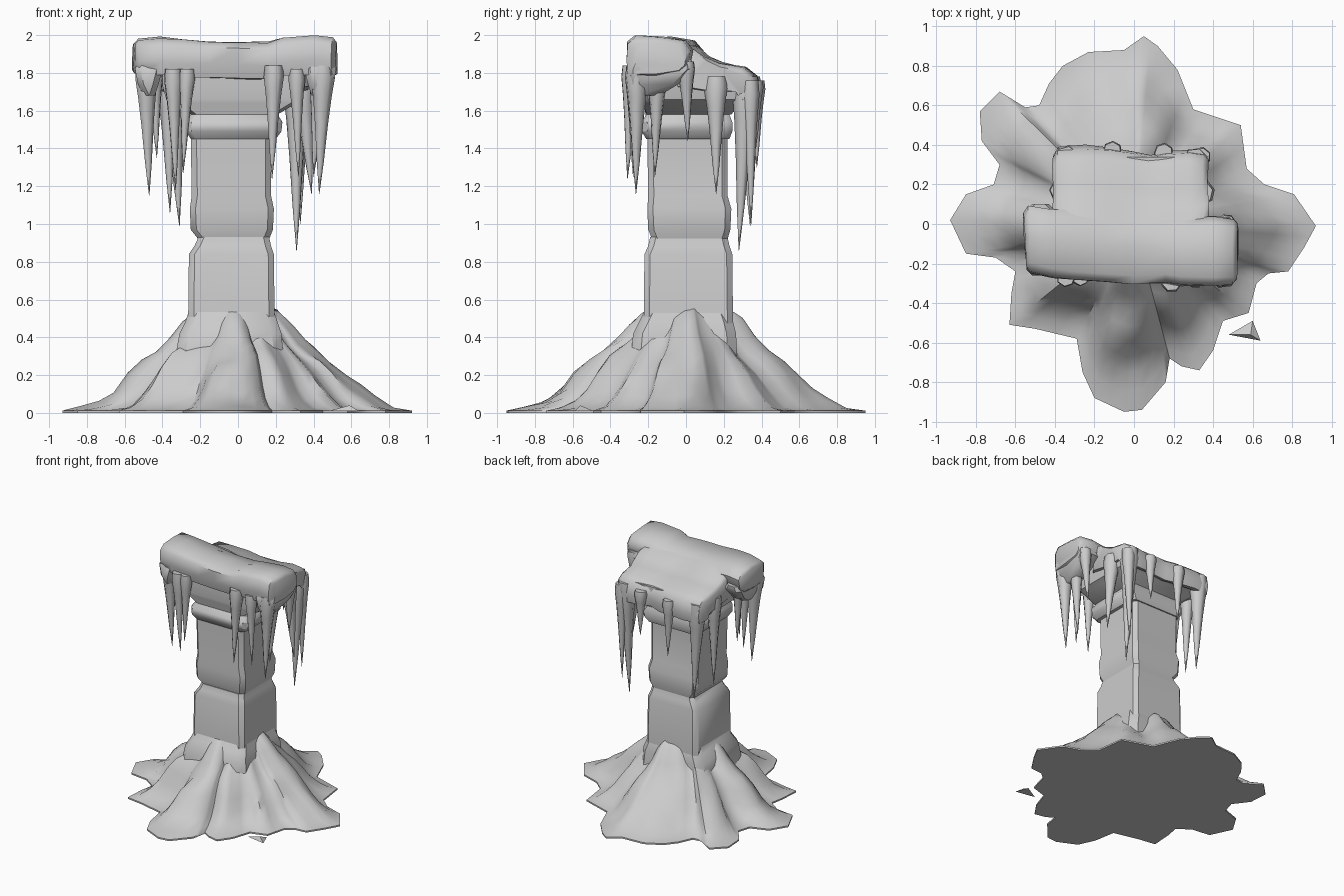
import bpy, bmesh, math
from mathutils import Vector, noise


def make(name, verts, faces, smooth=40):
    me = bpy.data.meshes.new(name)
    me.from_pydata(verts, [], faces)
    bm = bmesh.new()
    bm.from_mesh(me)
    bmesh.ops.recalc_face_normals(bm, faces=bm.faces)
    bm.to_mesh(me)
    bm.free()
    ob = bpy.data.objects.new(name, me)
    bpy.context.collection.objects.link(ob)
    bpy.ops.object.select_all(action='DESELECT')
    ob.select_set(True)
    bpy.context.view_layer.objects.active = ob
    bpy.ops.object.shade_smooth_by_angle(angle=math.radians(smooth))
    return ob


def loft(name, rings, smooth=40):
    """Skin a list of equal-sized rings and cap both ends."""
    n = len(rings[0])
    verts = [p for r in rings for p in r]
    faces = [(i * n + j, i * n + (j + 1) % n, (i + 1) * n + (j + 1) % n, (i + 1) * n + j)
             for i in range(len(rings) - 1) for j in range(n)]
    faces += [tuple(range(n)), tuple(range(len(verts) - n, len(verts)))]
    return make(name, verts, faces, smooth)


def block(name, levels, cut=0.03):
    """Stack of chamfered rectangles: z, x0, x1, y0, y1."""
    rings = []
    for z, a, b, c, d in levels:
        k = cut
        rings.append([(a + k, c, z), (b - k, c, z), (b, c + k, z), (b, d - k, z),
                      (b - k, d, z), (a + k, d, z), (a, d - k, z), (a, c + k, z)])
    return loft(name, rings)


def wobble(p, amount, freq=5.0):
    return Vector(p) + noise.noise_vector(Vector(p) * freq) * amount


# snow mound: irregular outline drawn inwards and upwards
outline = [(.92, -.01), (.81, .15), (.66, .2), (.57, .28), (.54, .5), (.42, .54), (.30, .58),
           (.22, .78), (.12, .9), (.05, .95), (-.05, .88), (-.23, .87), (-.36, .8), (-.43, .71),
           (-.48, .6), (-.55, .59), (-.68, .67), (-.78, .57), (-.77, .42), (-.68, .30),
           (-.71, .2), (-.85, .15), (-.93, .02), (-.85, -.15), (-.7, -.17), (-.6, -.24),
           (-.62, -.35), (-.63, -.51), (-.5, -.53), (-.29, -.58), (-.26, -.75), (-.2, -.88),
           (-.05, -.95), (.04, -.94), (.16, -.8), (.18, -.68), (.24, -.72), (.33, -.74),
           (.40, -.64), (.45, -.49), (.58, -.45), (.62, -.3), (.68, -.25), (.78, -.24), (.86, -.12)]
edge = []
for i, p in enumerate(outline):
    a, b = Vector(p), Vector(outline[(i + 1) % len(outline)])
    edge += [a, (a + b) / 2]
profile = [(1, 0), (1, .012), (.9, .03), (.8, .075), (.72, .13), (.64, .21), (.56, .28),
           (.48, .33), (.4, .39), (.33, .47), (.26, .53), (.18, .56)]
rings = []
for t, z in profile:
    ring = []
    for p in edge:
        even = p.normalized() * .78
        q = p.lerp(even, (1 - t) * .35) * t
        lump = noise.noise(Vector((q.x * 5, q.y * 5, 2.0))) * .07 * min(1, (1 - t) * 3.5)
        ring.append((q.x, q.y, max(0, z + lump)))
    rings.append(ring)
loft("snow_mound", rings, 50)

# loose snow flake beside the mound
make("snow_flake", [(.48, -.56, .01), (.60, -.49, .01), (.64, -.59, .01), (.59, -.56, .04)],
     [(0, 1, 2), (0, 1, 3), (1, 2, 3), (2, 0, 3)], 10)

# stone column: foot, lower block, upper block, collar, capital
block("column_foot", [(.2, -.34, .25, -.30, .28), (.31, -.33, .24, -.29, .27),
                      (.42, -.31, .23, -.28, .265), (.48, -.28, .21, -.25, .25),
                      (.54, -.26, .19, -.22, .23)], .05)
block("lower_block", [(.4, -.265, .195, -.225, .25), (.84, -.26, .19, -.22, .245),
                      (.885, -.23, .175, -.2, .23), (.93, -.21, .165, -.19, .22)])
block("upper_block", [(.88, -.2, .16, -.175, .215), (.92, -.21, .165, -.18, .22),
                      (.97, -.25, .185, -.2, .235), (1.08, -.255, .19, -.205, .24),
                      (1.15, -.245, .175, -.2, .22), (1.45, -.25, .175, -.205, .22),
                      (1.6, -.24, .18, -.2, .22)])
block("collar", [(1.45, -.25, .20, -.21, .23), (1.49, -.275, .23, -.235, .245),
                 (1.54, -.275, .235, -.235, .245), (1.58, -.25, .21, -.21, .23),
                 (1.61, -.24, .2, -.2, .22)])
block("capital", [(1.58, -.25, .21, -.21, .24), (1.64, -.33, .31, -.225, .29),
                  (1.66, -.38, .34, -.23, .33), (1.73, -.40, .355, -.235, .34),
                  (1.80, -.40, .36, -.235, .34)])


def snow(name, section, spans):
    """Extrude a y-z section along x, shrinking the ends: x, scale, y shift, z shift."""
    cy = sum(p[0] for p in section) / len(section)
    cz = sum(p[1] for p in section) / len(section)
    return loft(name, [[wobble((x, cy + (y - cy) * s + dy, cz + (z - cz) * s + dz), .018)
                        for y, z in section] for x, s, dy, dz in spans], 50)


# snow lying on the front beam and on the rear ledge
snow("front_snow",
     [(-.29, 1.785), (-.305, 1.86), (-.30, 1.95), (-.26, 1.985), (-.12, 1.985), (0, 1.97),
      (.045, 1.92), (.03, 1.84), (-.01, 1.80), (-.15, 1.78)],
     [(-.55, .8, .05, 0), (-.53, .98, .05, 0), (-.42, 1, .03, .005), (-.3, 1, .02, 0),
      (-.15, .97, .01, -.015), (.0, .96, 0, -.02), (.16, .96, 0, -.015), (.24, 1, -.01, .005),
      (.40, 1, -.01, .005), (.50, .97, -.01, 0), (.52, .8, 0, -.01)])
snow("rear_snow",
     [(-.05, 1.96), (.04, 1.94), (.10, 1.89), (.18, 1.855), (.32, 1.83), (.375, 1.79),
      (.385, 1.7), (.37, 1.63), (.33, 1.64), (.30, 1.69), (.1, 1.7), (-.05, 1.72)],
     [(-.405, .82, 0, -.01), (-.38, .97, .01, 0), (-.25, 1, .015, 0), (-.12, 1, .005, 0),
      (0, .97, -.01, -.01), (.08, .93, -.025, 0), (.16, .97, -.015, -.005), (.28, 1, -.01, 0),
      (.35, .96, -.01, 0), (.375, .82, -.01, -.01)])
# soft lumps where the beam snow slumps at its ends
block("left_slump", [(1.68, -.50, -.44, -.24, -.06), (1.74, -.53, -.42, -.26, .04),
                     (1.82, -.545, -.40, -.26, .1), (1.86, -.53, -.42, -.24, .1)])
block("right_slump", [(1.68, .39, .46, -.28, -.14), (1.74, .37, .50, -.31, -.04),
                      (1.82, .35, .52, -.31, .04), (1.87, .37, .515, -.29, .03)])

# icicles: root x, root y, root z, tip x, tip y, tip z, root radius
icicles = [(-.49, -.18, 1.84, -.47, -.17, 1.15, .062), (-.345, -.27, 1.82, -.33, -.265, 1.18, .05),
           (-.27, -.27, 1.82, -.29, -.27, 1.27, .045), (-.44, -.04, 1.82, -.43, -.04, 1.35, .045),
           (-.37, .17, 1.78, -.36, .16, 1.06, .06), (-.34, .33, 1.78, -.31, .34, .99, .07),
           (-.11, .37, 1.76, -.10, .375, 1.3, .05), (.19, -.29, 1.84, .18, -.31, 1.24, .055),
           (.45, -.26, 1.84, .43, -.265, 1.16, .065), (.43, -.15, 1.82, .40, -.165, 1.25, .055),
           (.47, 0, 1.86, .45, .01, 1.44, .05), (.34, .16, 1.78, .39, .16, 1.16, .065),
           (.31, .32, 1.78, .31, .28, .86, .07), (.34, .34, 1.76, .33, .345, 1.0, .05),
           (.15, .36, 1.76, .15, .37, 1.4, .05), (.31, -.28, 1.82, .32, -.28, 1.25, .045)]
for k, (x, y, z, tx, ty, tz, r) in enumerate(icicles):
    top, tip = Vector((x, y, z)), Vector((tx, ty, tz))
    rings = []
    for t, s in [(0, .9), (.1, 1), (.25, .78), (.45, .56), (.75, .3), (1, .02)]:
        c = top.lerp(tip, t)
        rings.append([c + Vector((math.cos(a + k), math.sin(a + k), 0)) * r * s
                      for a in [i * math.tau / 7 for i in range(7)]])
    loft(f"icicle_{k + 1}", rings, 60)
